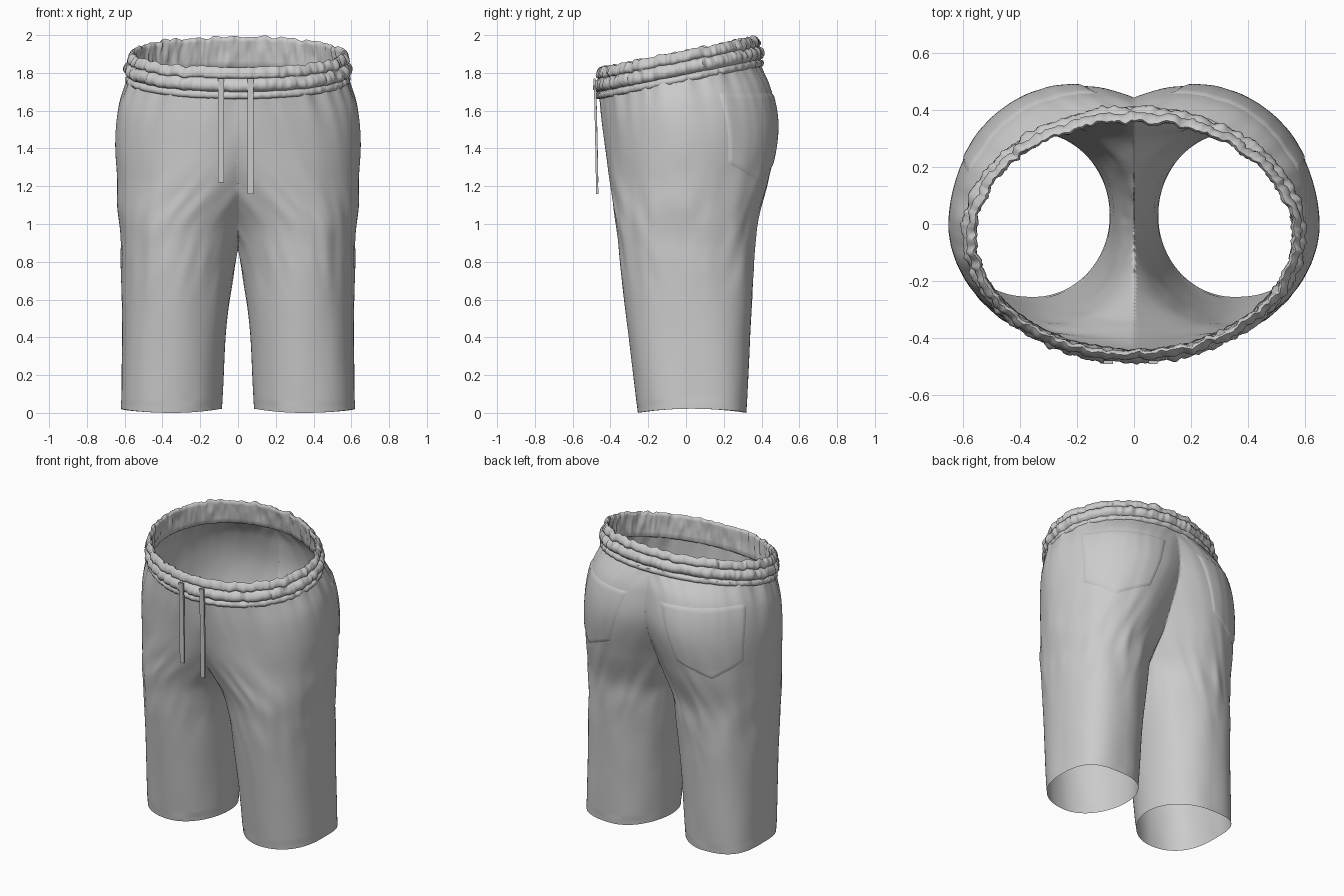
import bpy, bmesh
from math import sin, cos, pi, exp, radians
from mathutils import Vector, noise

if "Cube" in bpy.data.objects:
    bpy.data.objects.remove(bpy.data.objects["Cube"])

# z, outer x, front/back inner x, front/back peak x, front y, back y, middle y
KEYS = [
    (0.00, .620, .085, .085, .35, .35, -.255, .320, .03),
    (0.50, .613, .055, .055, .34, .34, -.315, .345, .02),
    (0.86, .620, .002, .002, .33, .33, -.355, .362, .01),
    (1.00, .628, -.066, -.026, .32, .32, -.372, .376, .01),
    (1.20, .640, -.21, -.11, .22, .28, -.396, .436, .00),
    (1.43, .648, -.42, -.25, .12, .21, -.422, .484, -.01),
    (1.62, .630, -.55, -.40, .04, .15, -.445, .452, -.03),
    (1.77, .583, -.58, -.56, .00, .02, -.455, .385, -.04),
]


def section(z):
    """Smoothly interpolated cross-section values at height z."""
    i = max(k for k in range(len(KEYS) - 1) if KEYS[k][0] <= max(z, 0))
    a, b = KEYS[i], KEYS[i + 1]
    p, n = KEYS[max(i - 1, 0)], KEYS[min(i + 2, len(KEYS) - 1)]
    h = b[0] - a[0]
    t = min((z - a[0]) / h, 1)
    out = []
    for j in range(1, 9):
        m0 = (b[j] - p[j]) / (b[0] - p[0]) * h
        m1 = (n[j] - a[j]) / (n[0] - a[0]) * h
        out.append((2*t**3 - 3*t*t + 1)*a[j] + (t**3 - 2*t*t + t)*m0
                   + (3*t*t - 2*t**3)*b[j] + (t**3 - t*t)*m1)
    return out


def surf(ang, z, off=0.0):
    """Point on the right half of the cloth; back has ang 0..pi."""
    xo, xif, xib, cf, cb, yf, yb, ym = section(z)
    c, s = cos(ang), sin(ang)
    cx, xi = (cb, xib) if s > 0 else (cf, xif)
    # gathers under the waistband and soft folds around the crotch
    g = exp(-(1.77 - z) / .14) * .016 * noise.noise(Vector((c*8, s*8, z*1.5)))
    g += .010 * exp(-((z - 1.0) / .3)**2) * noise.noise(Vector((c*4, s*4, z*5 + c*3)))
    g += .004 * noise.noise(Vector((c*2.5, s*2.5, z*3 + 9)))
    g = (g if z > .05 else 0) + off
    k = 1
    if c > 0:  # the outer side of each leg is squarer towards the hem
        n = 2 + (1.1 if s > 0 else .35) * max(0, 1 - z / 1.25)
        k = (abs(c)**n + abs(s)**n) ** (-1 / n)
    x = cx + ((xo - cx) if c > 0 else (cx - xi)) * c * k + g * c
    y = ym + ((yb - ym) if s > 0 else (ym - yf)) * s * k + g * s
    t = max(0, min(1, (z - .9) / .85))
    t = t * t * (3 - 2 * t)
    hem = .022 * max(0, 1 - (s * s)) * max(0, 1 - z / .3)
    return Vector((x, y, z + .2 * (y + .04) * t + hem))


def surf_at(ang, height, off=0.0):
    """Cloth point at a true height, undoing the waist tilt."""
    z = height
    for _ in range(8):
        z = min(1.77, z + height - surf(ang, z).z)
    return surf(ang, z, off)


def finish(bm, name, mirror=False, angle=50):
    bmesh.ops.recalc_face_normals(bm, faces=bm.faces)
    me = bpy.data.meshes.new(name)
    bm.to_mesh(me)
    bm.free()
    ob = bpy.data.objects.new(name, me)
    bpy.context.collection.objects.link(ob)
    bpy.ops.object.select_all(action='DESELECT')
    bpy.context.view_layer.objects.active = ob
    ob.select_set(True)
    bpy.ops.object.shade_smooth_by_angle(angle=radians(angle))
    if mirror:
        m = ob.modifiers.new("Mirror", 'MIRROR')
        m.use_clip = True
        m.merge_threshold = .0005
    return ob


def grid(rows, wrap_u=False, wrap_v=False):
    """Quad mesh from rows of points."""
    bm = bmesh.new()
    vs = [[bm.verts.new(p) for p in r] for r in rows]
    nv, nu = len(vs), len(vs[0])
    for i in range(nv if wrap_v else nv - 1):
        for j in range(nu if wrap_u else nu - 1):
            k, l = (i + 1) % nv, (j + 1) % nu
            bm.faces.new((vs[i][j], vs[i][l], vs[k][l], vs[k][j]))
    return bm


# legs and seat: one tube per leg, cut on the centre seam and mirrored
N, M = 160, 100
bm = grid([[surf(2*pi*j/N, 1.77*i/M) for j in range(N)] for i in range(M + 1)], wrap_u=True)
bmesh.ops.bisect_plane(bm, geom=bm.verts[:] + bm.edges[:] + bm.faces[:], dist=1e-5,
                       plane_co=(0, 0, 0), plane_no=(1, 0, 0), clear_inner=True)
finish(bm, "legs_and_seat", mirror=True)

# back pockets: pointed patches lying on the seat, edges tucked into the cloth
A0, A1, PU, PV = radians(26), radians(94), 40, 30
rows = []
for i in range(PV + 1):
    row = []
    for j in range(PU + 1):
        u = j / PU
        low = 1.32 - .10 * (1 - abs(2*u - 1))
        a = A0 + (A1 - A0) * (u + .05 * (i / PV) * (1 - 2*u))
        edge = i in (0, PV) or j in (0, PU)
        row.append(surf_at(a, 1.69 + (low - 1.69) * i / PV, .0005 if edge else .006))
    rows.append(row)
finish(grid(rows), "back_pockets", mirror=True)

# waistband: three gathered rolls around a tilted ellipse, with an inner face
PROFILE = [(-.012, 0), (.008, .006), (.014, .018), (.012, .032), (-.001, .042), (.012, .050),
           (.022, .064), (.024, .080), (.018, .100), (.002, .112), (.011, .119), (.015, .130),
           (.012, .146), (.004, .162), (-.006, .170), (-.014, .164), (-.018, .145), (-.016, .105),
           (-.022, .070), (-.020, .040), (-.022, .010)]
rows = []
R = 360
for i in range(R):
    a = 2*pi*i/R
    c, s = cos(a), sin(a)
    row = []
    for r, h in PROFILE:
        band = 0 if h < .042 else 1 if h < .112 else 2
        w = noise.noise(Vector((c*14, s*14, band*7.3 + h*6)))
        w += .7 * noise.noise(Vector((c*30, s*30, band*3.1 + h*14)))
        d = r + w * (.007, .013, .013)[band]
        top = .014 * noise.noise(Vector((c*11, s*11, 40))) * h / .17
        lean = .10 * max(0, h - .05)
        y = -.030 + (.428 + d - lean) * s - .10 * h
        row.append(((.580 + d - lean) * c, y, 1.742 + h + top + .2 * (y + .04)))
    rows.append(row)
finish(grid(rows, wrap_u=True, wrap_v=True), "waistband", angle=60)


# drawstrings: flat cords hanging from the front of the waistband
def cord(name, x, z0, z1):
    rows = []
    for i in range(13):
        t = i / 12
        y = -.486 + .014 * t ** .7
        rows.append([(x + dx, y + dy, z0 + (z1 - z0)*t)
                     for dx, dy in ((-.016, -.004), (.016, -.004), (.016, .008), (-.016, .008))])
    bm = grid(rows, wrap_u=True)
    bmesh.ops.holes_fill(bm, edges=[e for e in bm.edges if e.is_boundary])
    finish(bm, name, angle=30)


cord("left_drawstring", -.09, 1.77, 1.22)
cord("right_drawstring", .066, 1.77, 1.16)
